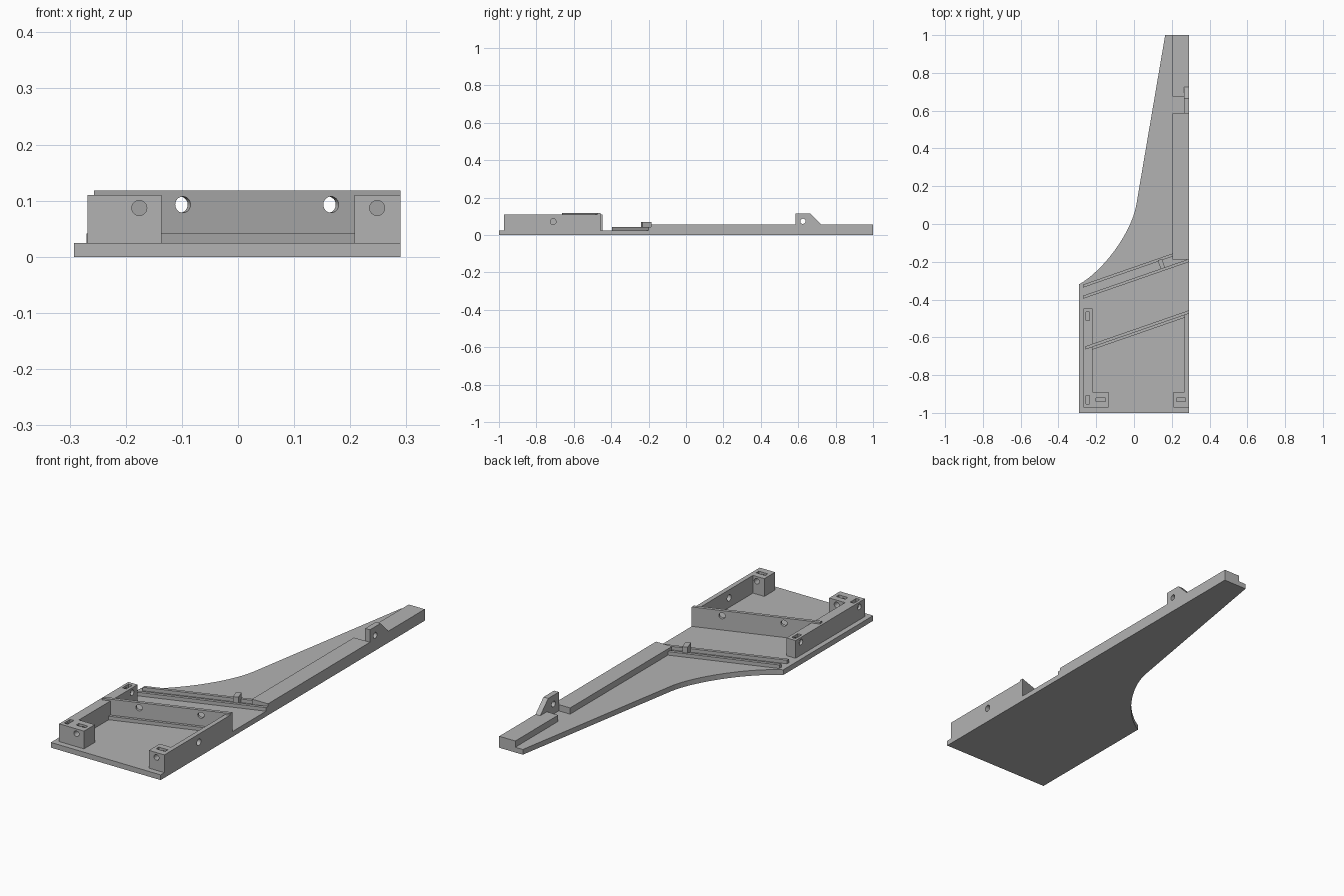
import bpy, bmesh, math
from mathutils import Vector, Matrix

if "Cube" in bpy.data.objects:
    bpy.data.objects.remove(bpy.data.objects["Cube"])

grey = bpy.data.materials.new("plain_grey")
grey.use_nodes = True
colour = (0.45, 0.45, 0.45, 1)
grey.diffuse_color = colour
grey.node_tree.nodes["Principled BSDF"].inputs["Base Color"].default_value = colour

FLOOR, WALL, RIDGE = 0.025, 0.11, 0.042
LEAN = 0.347                      # slope of the slanted walls in plan
ANGLE = math.atan(LEAN)


def finish(name, bm):
    bmesh.ops.recalc_face_normals(bm, faces=bm.faces)
    mesh = bpy.data.meshes.new(name)
    bm.to_mesh(mesh)
    bm.free()
    mesh.materials.append(grey)
    obj = bpy.data.objects.new(name, mesh)
    bpy.context.collection.objects.link(obj)
    return obj


def prism(name, outline, low, high, along_x=False):
    """Extrude a plan outline upward, or a side (y, z) outline along x."""
    bm = bmesh.new()
    place = (lambda a, b, h: (h, a, b)) if along_x else (lambda a, b, h: (a, b, h))
    face = bm.faces.new([bm.verts.new(place(a, b, low)) for a, b in outline])
    new = bmesh.ops.extrude_face_region(bm, geom=[face])["geom"]
    shift = Vector(place(0, 0, high - low))
    bmesh.ops.translate(bm, vec=shift, verts=[v for v in new if isinstance(v, bmesh.types.BMVert)])
    return finish(name, bm)


def rect(x0, x1, y0, y1):
    return [(x0, y0), (x1, y0), (x1, y1), (x0, y1)]


def slanted(name, x0, x1, y_mid, width, top):
    """Thin wall leaning across the plate; y_mid is its back edge at x = 0."""
    back = [(x, y_mid + LEAN * x) for x in (x1, x0)]
    front = [(x, y - width) for x, y in reversed(back)]
    return prism(name, front + back, FLOOR, top)


def hole(centre, direction, radius, length):
    bm = bmesh.new()
    turn = Vector(direction).to_track_quat("Z", "Y").to_matrix().to_4x4()
    bmesh.ops.create_cone(bm, cap_ends=True, segments=24, radius1=radius, radius2=radius,
                          depth=length, matrix=Matrix.Translation(centre) @ turn)
    return finish("hole_cutter", bm)


def slot(x, y, wide, deep):
    return prism("slot_cutter", rect(x - wide / 2, x + wide / 2, y - deep / 2, y + deep / 2), 0.06, 0.2)


def cut(obj, cutters):
    for cutter in cutters:
        cutter.hide_render = True
        mod = obj.modifiers.new("cut", "BOOLEAN")
        mod.operation, mod.solver, mod.object = "DIFFERENCE", "EXACT", cutter
    bpy.context.view_layer.update()
    evaluated = obj.evaluated_get(bpy.context.evaluated_depsgraph_get())
    mesh = bpy.data.meshes.new_from_object(evaluated)
    obj.modifiers.clear()
    obj.data = mesh
    for cutter in cutters:
        bpy.data.objects.remove(cutter)


# Base plate with a swept concave edge
p0, p1, p2, p3 = (Vector(p) for p in ((0.012, 0.1), (-0.015, -0.05), (-0.165, -0.25), (-0.292, -0.32)))
curve = []
for i in range(17):
    t = i / 16
    curve.append(tuple(p0 * (1 - t) ** 3 + p1 * 3 * t * (1 - t) ** 2 + p2 * 3 * t * t * (1 - t) + p3 * t ** 3))
prism("base_plate", [(-0.292, -1), (0.29, -1), (0.29, 1), (0.165, 1)] + curve, 0, FLOOR)

# Long edge rail, notched beside the tab
prism("edge_rail", [(0.205, -0.187), (0.29, -0.187), (0.29, 1), (0.205, 1), (0.205, 0.675),
                    (0.265, 0.675), (0.265, 0.585), (0.205, 0.585)], FLOOR, 0.055)

# Upright tab with a sloped back and a hole
tab = prism("rail_tab", [(0.585, 0.055), (0.725, 0.055), (0.665, 0.115), (0.585, 0.115)], 0.265, 0.29, True)
cut(tab, [hole((0.28, 0.625, 0.073), (1, 0, 0), 0.014, 0.1)])

# Pair of low ridges with a small stop between them
slanted("back_ridge", -0.27, 0.205, -0.227, 0.016, RIDGE)
slanted("front_ridge", -0.27, 0.29, -0.286, 0.016, RIDGE)
turn = Matrix.Rotation(ANGLE, 2)
corners = [turn @ Vector(p) + Vector((0.145, -0.212)) for p in rect(-0.012, 0.012, -0.025, 0.025)]
prism("ridge_stop", [tuple(c) for c in corners], FLOOR, 0.07)

# Right wall joined to its front corner block
right_wall = prism("right_wall", [(-0.268, -0.972), (-0.136, -0.972), (-0.136, -0.89), (-0.22, -0.89),
                                  (-0.22, -0.447), (-0.268, -0.447)], FLOOR, WALL)
cut(right_wall, [
    slot(-0.245, -0.488, 0.02, 0.046),
    slot(-0.245, -0.93, 0.02, 0.046),
    slot(-0.176, -0.93, 0.048, 0.02),
    hole((-0.245, -0.488, 0.087), (1, 0, 0), 0.0135, 0.1),
    hole((-0.268, -0.93, 0.087), (1, 0, 0), 0.0135, 0.04),
    hole((-0.176, -0.93, 0.087), (0, 1, 0), 0.0135, 0.2),
])

# Left wall joined to its front corner block
left_wall = prism("left_wall", [(0.208, -0.972), (0.29, -0.972), (0.29, -0.464), (0.268, -0.472),
                                (0.268, -0.89), (0.208, -0.89)], FLOOR, WALL)
cut(left_wall, [
    slot(0.248, -0.93, 0.048, 0.02),
    hole((0.248, -0.93, 0.087), (0, 1, 0), 0.0135, 0.2),
    hole((0.28, -0.71, 0.071), (1, 0, 0), 0.0155, 0.1),
])

# Slanted cross wall with two holes, and the ledge along its foot
cross_wall = slanted("cross_wall", -0.257, 0.29, -0.558, 0.017, 0.118)
across = (-math.sin(ANGLE), math.cos(ANGLE), 0)
cut(cross_wall, [hole((x, -0.566 + LEAN * x, 0.093), across, 0.0145, 0.08) for x in (-0.101, 0.163)])
slanted("cross_wall_ledge", -0.22, 0.268, -0.575, 0.014, RIDGE)
